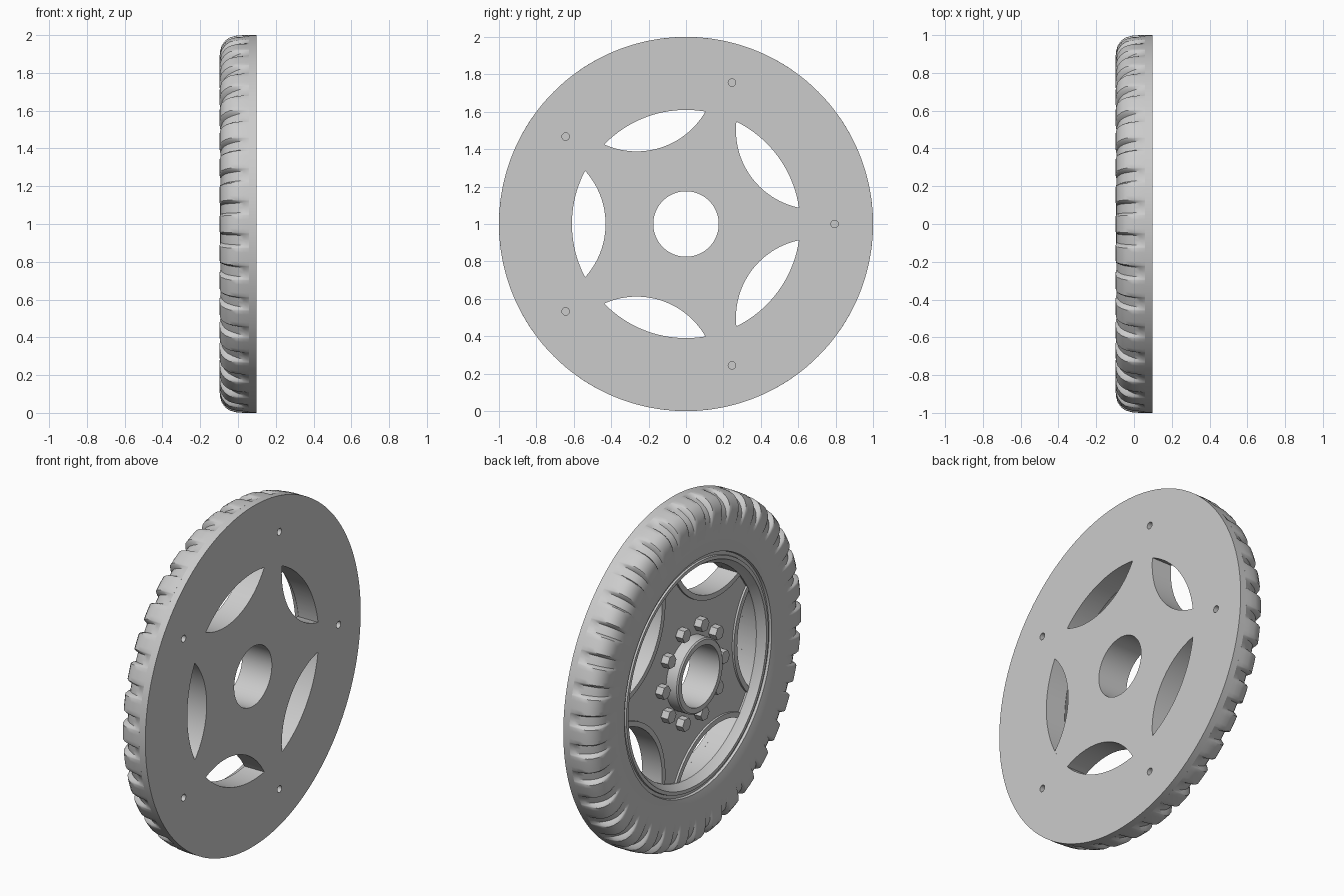
import bpy, bmesh
from math import sin, cos, pi, radians, acos
from mathutils import Matrix

if "Cube" in bpy.data.objects:
    bpy.data.objects.remove(bpy.data.objects["Cube"])

grey = bpy.data.materials.new("plain_grey")
grey.use_nodes = True
COLOUR = (0.6, 0.6, 0.6, 1)
grey.diffuse_color = COLOUR
grey.node_tree.nodes["Principled BSDF"].inputs["Base Color"].default_value = COLOUR

# Local x, y, z become the wheel's y, z, x (the axle runs along x)
AXLE = Matrix(((0, 0, 1, 0), (1, 0, 0, 0), (0, 1, 0, 1), (0, 0, 0, 1)))
RIM = 0.61                      # inner radius of the rim
BACK, SEAT = 0.0975, 0.0575     # flat back face, floor of the pin holes
FACE = -0.02                    # front face of the disc
CUT, CUT_R = 0.854, 0.424       # scallop centre distance and radius
BORE = 0.175


def finish(obj):
    """Apply the colour and smooth the rounded surfaces."""
    obj.data.materials.clear()
    obj.data.materials.append(grey)
    bpy.ops.object.select_all(action='DESELECT')
    obj.select_set(True)
    bpy.context.view_layer.objects.active = obj
    bpy.ops.object.shade_smooth_by_angle(angle=radians(32))


def arc(radius, start, end, steps, cx=0.0, cy=0.0):
    return [(cx + radius * cos(start + (end - start) * i / steps),
             cy + radius * sin(start + (end - start) * i / steps)) for i in range(steps + 1)]


def circle(radius, steps=96, cx=0.0, cy=0.0):
    return arc(radius, 0, 2 * pi, steps, cx, cy)[:-1]


def plate(name, loops, x0, x1):
    """Extrude a filled outline, with holes, along the axle."""
    curve = bpy.data.curves.new(name, 'CURVE')
    curve.dimensions = '2D'
    curve.fill_mode = 'BOTH'
    curve.extrude = (x1 - x0) / 2
    for loop in loops:
        spline = curve.splines.new('POLY')
        spline.points.add(len(loop) - 1)
        for point, (a, b) in zip(spline.points, loop):
            point.co = (a, b, 0, 1)
        spline.use_cyclic_u = True
    obj = bpy.data.objects.new(name, curve)
    bpy.context.collection.objects.link(obj)
    bpy.ops.object.select_all(action='DESELECT')
    obj.select_set(True)
    bpy.context.view_layer.objects.active = obj
    bpy.ops.object.convert(target='MESH')
    obj = bpy.context.view_layer.objects.active
    obj.data.transform(AXLE @ Matrix.Translation((0, 0, (x0 + x1) / 2)))
    finish(obj)
    return obj


def lathe(name, angles, profile_at):
    """Spin a closed (x, radius) profile that may vary with the angle."""
    bm = bmesh.new()
    rings = [[bm.verts.new((x, r * cos(a), 1 + r * sin(a))) for x, r in profile_at(i)]
             for i, a in enumerate(angles)]
    for k, ring in enumerate(rings):
        after = rings[(k + 1) % len(rings)]
        for j in range(len(ring)):
            n = (j + 1) % len(ring)
            bm.faces.new((ring[j], ring[n], after[n], after[j]))
    bmesh.ops.recalc_face_normals(bm, faces=bm.faces)
    mesh = bpy.data.meshes.new(name)
    bm.to_mesh(mesh)
    bm.free()
    obj = bpy.data.objects.new(name, mesh)
    bpy.context.collection.objects.link(obj)
    finish(obj)
    return obj


# Tyre and rim: the tread blends between a groove and a lug profile
rim_part = [(SEAT, RIM), (-0.03, RIM), (-0.065, 0.635), (-0.075, 0.64), (-0.075, 0.66),
            (-0.064, 0.662), (-0.064, 0.68), (-0.078, 0.684), (-0.086, 0.72),
            (-0.091, 0.77), (-0.092, 0.82)]
groove = [(-0.091, 0.85), (-0.088, 0.875), (-0.082, 0.9), (-0.07, 0.925), (-0.053, 0.945),
          (-0.03, 0.962), (0.0, 0.978), (0.03, 0.99), (SEAT, 1.0)]
lug = [(-0.0965, 0.85), (-0.0975, 0.885), (-0.095, 0.915), (-0.086, 0.945), (-0.068, 0.97),
       (-0.045, 0.987), (-0.01, 0.997), (0.03, 1.0), (SEAT, 1.0)]
LUGS = 36
steps = [(-3.5, 0), (-3.0, 0.75), (-2.6, 1), (-1.3, 1), (0, 1), (1.3, 1), (2.6, 1),
         (3.0, 0.75), (3.5, 0), (5, 0)]
tread_angles = [radians(360 / LUGS * k + s) for k in range(LUGS) for s, _ in steps]


def tread_profile(i):
    w = steps[i % len(steps)][1]
    return rim_part + [(g[0] + (t[0] - g[0]) * w, g[1] + (t[1] - g[1]) * w)
                       for g, t in zip(groove, lug)]


lathe("tyre_and_rim", tread_angles, tread_profile)

# Flat back ring with five blind pin holes
pins = [circle(0.02, 24, 0.795 * cos(a), 0.795 * sin(a))
        for a in (2 * pi * k / 5 for k in range(5))]
plate("back_ring", [circle(1.0, 180), circle(RIM, 120)] + pins, SEAT, BACK)


def scallop(radius, mid):
    """Arc of a scallop circle lying inside the rim."""
    half = acos((CUT ** 2 + radius ** 2 - RIM ** 2) / (2 * CUT * radius))
    return arc(radius, mid + pi + half, mid + pi - half, 28, CUT * cos(mid), CUT * sin(mid))


# Star-shaped disc, left between five scallops
middles = [pi / 5 + 2 * pi * k / 5 for k in range(5)]
tip = acos((CUT ** 2 + RIM ** 2 - CUT_R ** 2) / (2 * CUT * RIM))
star = []
for m in middles:
    star += scallop(CUT_R, m)
    star += arc(RIM, m + tip, m + 2 * pi / 5 - tip, 10)[1:-1]
plate("star_disc", [star, circle(BORE)], FACE, BACK)

# Raised lip along each scallop
for k, m in enumerate(middles):
    plate(f"scallop_lip_{k + 1}",
          [scallop(CUT_R, m) + scallop(CUT_R + 0.03, m)[::-1]], FACE - 0.012, FACE + 0.01)

# Hub sleeve
spin = [2 * pi * k / 96 for k in range(96)]
sleeve = [(FACE + 0.01, BORE), (-0.095, BORE), (-0.095, 0.205), (-0.088, 0.213),
          (FACE + 0.01, 0.213)]
lathe("hub_sleeve", spin, lambda i: sleeve)

# Ten hexagonal bolt heads
for k in range(10):
    a = 2 * pi * k / 10
    plate(f"bolt_{k + 1}", [circle(0.04, 6, 0.274 * cos(a), 0.274 * sin(a))],
          FACE - 0.045, FACE + 0.01)
